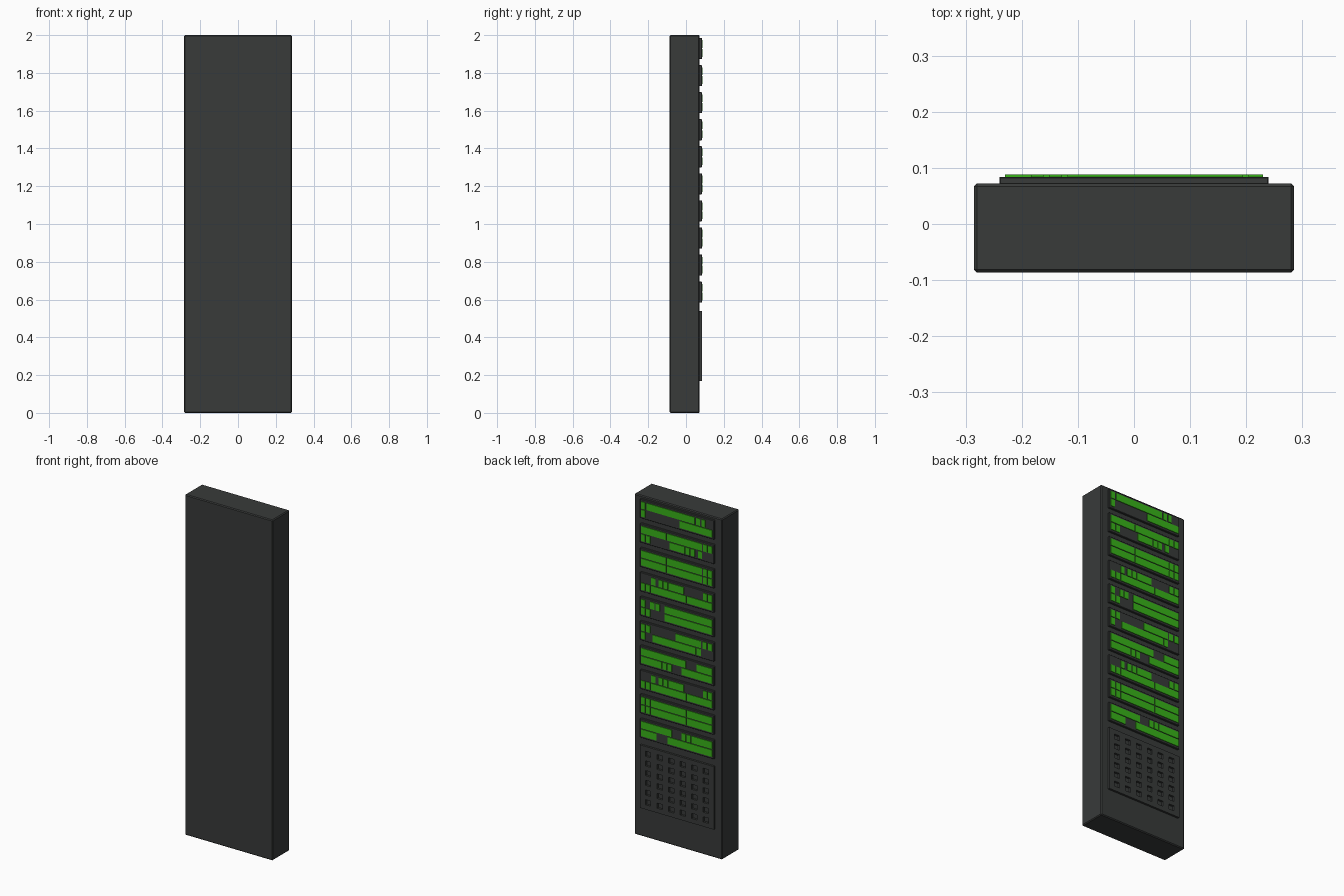
import bpy, bmesh

if "Cube" in bpy.data.objects:
    bpy.data.objects.remove(bpy.data.objects["Cube"])


def material(name, rgb):
    m = bpy.data.materials.new(name)
    m.diffuse_color = (*rgb, 1)
    m.use_nodes = True
    m.node_tree.nodes["Principled BSDF"].inputs["Base Color"].default_value = m.diffuse_color
    return m


DARK = material("dark_metal", (0.04, 0.043, 0.042))
GREEN = material("green_light", (0.04, 0.45, 0.01))


def finish(bm, name, mat):
    bmesh.ops.recalc_face_normals(bm, faces=bm.faces)
    me = bpy.data.meshes.new(name)
    bm.to_mesh(me)
    bm.free()
    ob = bpy.data.objects.new(name, me)
    bpy.context.collection.objects.link(ob)
    me.materials.append(mat)
    return ob


def add_box(bm, x0, x1, y0, y1, z0, z1):
    verts = bmesh.ops.create_cube(bm, size=1)["verts"]
    for v in verts:
        v.co.x = x1 if v.co.x > 0 else x0
        v.co.y = y1 if v.co.y > 0 else y0
        v.co.z = z1 if v.co.z > 0 else z0


def box(name, dims, mat, bevel=0):
    bm = bmesh.new()
    add_box(bm, *dims)
    if bevel:
        bmesh.ops.bevel(bm, geom=bm.edges[:], offset=bevel, segments=1, affect='EDGES')
    return finish(bm, name, mat)


BACK, PLATE, LIGHT = 0.072, 0.084, 0.088

# Cabinet
box("cabinet", (-0.285, 0.285, -0.0865, BACK, 0, 2), DARK, 0.005)

# Light layouts: upper and lower row, in 70ths of the row width, from +x to -x
FULL = [(0, 24.5), (25.5, 60), (61, 65), (66, 70)]
A = ([(0, 4), (5.5, 53), (54.5, 58), (59.5, 63)], [(0, 4), (38, 70)])
B = (FULL, [(0, 4), (5, 9), (28, 43), (44, 48), (49, 53), (56, 60)])
C = (FULL, FULL)
D = ([(0, 4), (9, 13), (14, 18), (23, 70)], [(0, 4), (5, 9), (23, 70)])
E = ([(0, 4), (5, 9), (34, 59), (60.5, 64.5), (66, 70)],
     [(0, 4), (11, 54), (55, 59)])
F = ([(0, 44), (55, 70)], [(0, 20), (21, 25), (26, 30), (40, 70)])


def turned(layout):
    up, low = layout
    flip = lambda row: [(70 - b, 70 - a) for a, b in row]
    return flip(low), flip(up)


# Ten light panels, each a dark plate with two rows of raised lights
layouts = [A, B, C, turned(B), D, E, F, turned(B), turned(C), turned(F)]
for i, layout in enumerate(layouts):
    zc = 1.929 - i * 0.1433
    box(f"panel_plate_{i + 1}",
        (-0.24, 0.24, BACK - 0.002, PLATE, zc - 0.056, zc + 0.056), DARK, 0.002)
    bm = bmesh.new()
    for row, z0 in zip(layout, (zc + 0.003, zc - 0.044)):
        for a, b in row:
            add_box(bm, 0.23 - b * 0.46 / 70, 0.23 - a * 0.46 / 70,
                    PLATE - 0.001, LIGHT, z0, z0 + 0.041)
    finish(bm, f"panel_lights_{i + 1}", GREEN)


# Vent plate: a grid of faces with the 6 x 6 holes left out, then thickened
def cuts(lo, hi, pitch, hole):
    mid = (lo + hi) / 2
    inner = [mid + (k - 2.5) * pitch + s * hole / 2 for k in range(6) for s in (-1, 1)]
    return [lo, *inner, hi]


xs = cuts(-0.24, 0.24, 0.075, 0.034)
zs = cuts(0.17, 0.54, 0.057, 0.03)
bm = bmesh.new()
grid = [[bm.verts.new((x, PLATE, z)) for z in zs] for x in xs]
for i in range(len(xs) - 1):
    for j in range(len(zs) - 1):
        if not (i % 2 and j % 2):
            bm.faces.new((grid[i][j], grid[i][j + 1], grid[i + 1][j + 1], grid[i + 1][j]))
ext = bmesh.ops.extrude_face_region(bm, geom=bm.faces[:], use_keep_orig=True)
for v in ext["geom"]:
    if isinstance(v, bmesh.types.BMVert):
        v.co.y = BACK - 0.002
finish(bm, "vent_plate", DARK)
